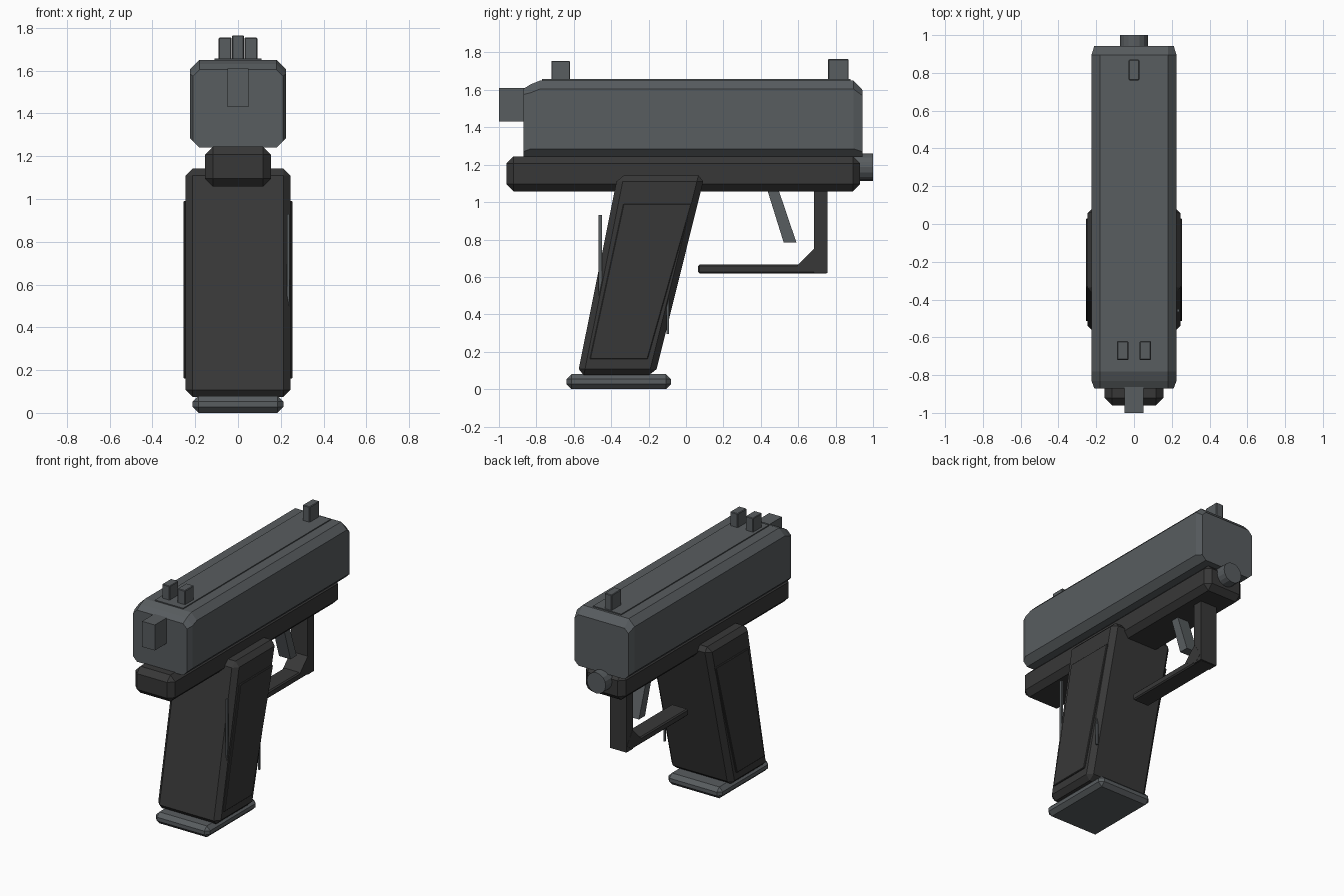
import bpy, bmesh, math
from mathutils import Matrix

if "Cube" in bpy.data.objects:
    bpy.data.objects.remove(bpy.data.objects["Cube"])


def material(name, rgb):
    m = bpy.data.materials.new(name)
    m.diffuse_color = (*rgb, 1)
    m.use_nodes = True
    m.node_tree.nodes["Principled BSDF"].inputs["Base Color"].default_value = m.diffuse_color
    return m


STEEL = material("steel grey", (0.098, 0.109, 0.116))
POLYMER = material("dark polymer", (0.039, 0.039, 0.039))


def finish(name, bm, mat, bevel=0.0):
    bmesh.ops.recalc_face_normals(bm, faces=bm.faces)
    if bevel:
        bmesh.ops.bevel(bm, geom=bm.edges[:], offset=bevel, segments=1,
                        affect='EDGES', clamp_overlap=True)
    me = bpy.data.meshes.new(name)
    bm.to_mesh(me)
    bm.free()
    me.materials.append(mat)
    ob = bpy.data.objects.new(name, me)
    bpy.context.collection.objects.link(ob)
    return ob


def side_profile(name, pts, x0, x1, mat, bevel=0.0):
    """Extrude a (y, z) outline across x."""
    bm = bmesh.new()
    face = bm.faces.new([bm.verts.new((x0, y, z)) for y, z in pts])
    ext = bmesh.ops.extrude_face_region(bm, geom=[face])
    verts = [v for v in ext['geom'] if isinstance(v, bmesh.types.BMVert)]
    bmesh.ops.translate(bm, verts=verts, vec=(x1 - x0, 0, 0))
    return finish(name, bm, mat, bevel)


def box(name, x0, x1, y0, y1, z0, z1, mat, bevel=0.0):
    return side_profile(name, [(y0, z0), (y1, z0), (y1, z1), (y0, z1)],
                        x0, x1, mat, bevel)


def octagon_loft(name, sections, mat):
    """Loft chamfered sections given as (y, half width, z0, z1, chamfer)."""
    bm = bmesh.new()
    rings = []
    for y, w, z0, z1, c in sections:
        half = [(w - c, z0), (w, z0 + c), (w, z1 - c), (w - c, z1)]
        ring = half + [(-x, z) for x, z in reversed(half)]
        rings.append([bm.verts.new((x, y, z)) for x, z in ring])
    for a, b in zip(rings, rings[1:]):
        for i in range(8):
            j = (i + 1) % 8
            bm.faces.new((a[i], a[j], b[j], b[i]))
    bm.faces.new(rings[0])
    bm.faces.new(rings[-1])
    return finish(name, bm, mat)


# Slide with chamfered ends, raised top rib, sights and rear block
octagon_loft("slide", [(-0.87, 0.21, 1.24, 1.605, 0.03), (-0.83, 0.225, 1.24, 1.63, 0.045),
                       (-0.78, 0.225, 1.24, 1.65, 0.045), (0.895, 0.225, 1.24, 1.65, 0.045),
                       (0.943, 0.21, 1.24, 1.60, 0.03)], STEEL)
box("top_rib", -0.11, 0.11, -0.77, 0.88, 1.64, 1.657, STEEL)
box("front_sight", -0.028, 0.028, 0.76, 0.87, 1.64, 1.765, STEEL, 0.004)
for side, s in (("left", -1), ("right", 1)):
    box(f"rear_sight_{side}", s * 0.06 - 0.03, s * 0.06 + 0.03, -0.72, -0.62,
        1.64, 1.755, STEEL, 0.004)
box("rear_block", -0.05, 0.05, -1.0, -0.86, 1.43, 1.61, STEEL)

# Lower frame and the round rod end under the muzzle
box("frame", -0.155, 0.155, -0.96, 0.93, 1.058, 1.245, POLYMER, 0.038)
bm = bmesh.new()
bmesh.ops.create_cone(bm, cap_ends=True, segments=16, radius1=0.073, radius2=0.073, depth=0.12,
                      matrix=Matrix.Translation((0, 0.94, 1.187)) @ Matrix.Rotation(math.pi / 2, 4, 'X'))
finish("rod_end", bm, STEEL)

# Slanted grip, raised side panels and magazine base
side_profile("grip", [(-0.58, 0.075), (-0.165, 0.075), (0.10, 1.143), (-0.365, 1.143)],
             -0.245, 0.245, POLYMER, 0.033)
for side, s in (("left", -1), ("right", 1)):
    side_profile(f"grip_panel_{side}", [(-0.515, 0.16), (-0.205, 0.16), (0.03, 0.99), (-0.335, 0.99)],
                 s * 0.20, s * 0.255, POLYMER, 0.004)
box("magazine_base", -0.212, 0.212, -0.64, -0.08, 0, 0.08, STEEL, 0.027)

# Thin strips beside the grip
box("rear_strip", 0.228, 0.24, -0.467, -0.45, 0.50, 0.93, STEEL)
box("front_strip", 0.228, 0.24, -0.105, -0.09, 0.295, 0.70, STEEL)

# Trigger and guard
side_profile("trigger", [(0.43, 1.08), (0.522, 0.785), (0.59, 0.785), (0.49, 1.08)],
             -0.045, 0.045, STEEL)
box("guard_post", -0.065, 0.065, 0.685, 0.757, 0.62, 1.08, POLYMER)
box("guard_bar", -0.065, 0.065, 0.065, 0.757, 0.618, 0.666, POLYMER, 0.008)
side_profile("guard_gusset", [(0.595, 0.66), (0.70, 0.62), (0.752, 0.665), (0.69, 0.755)],
             -0.066, 0.066, POLYMER)
